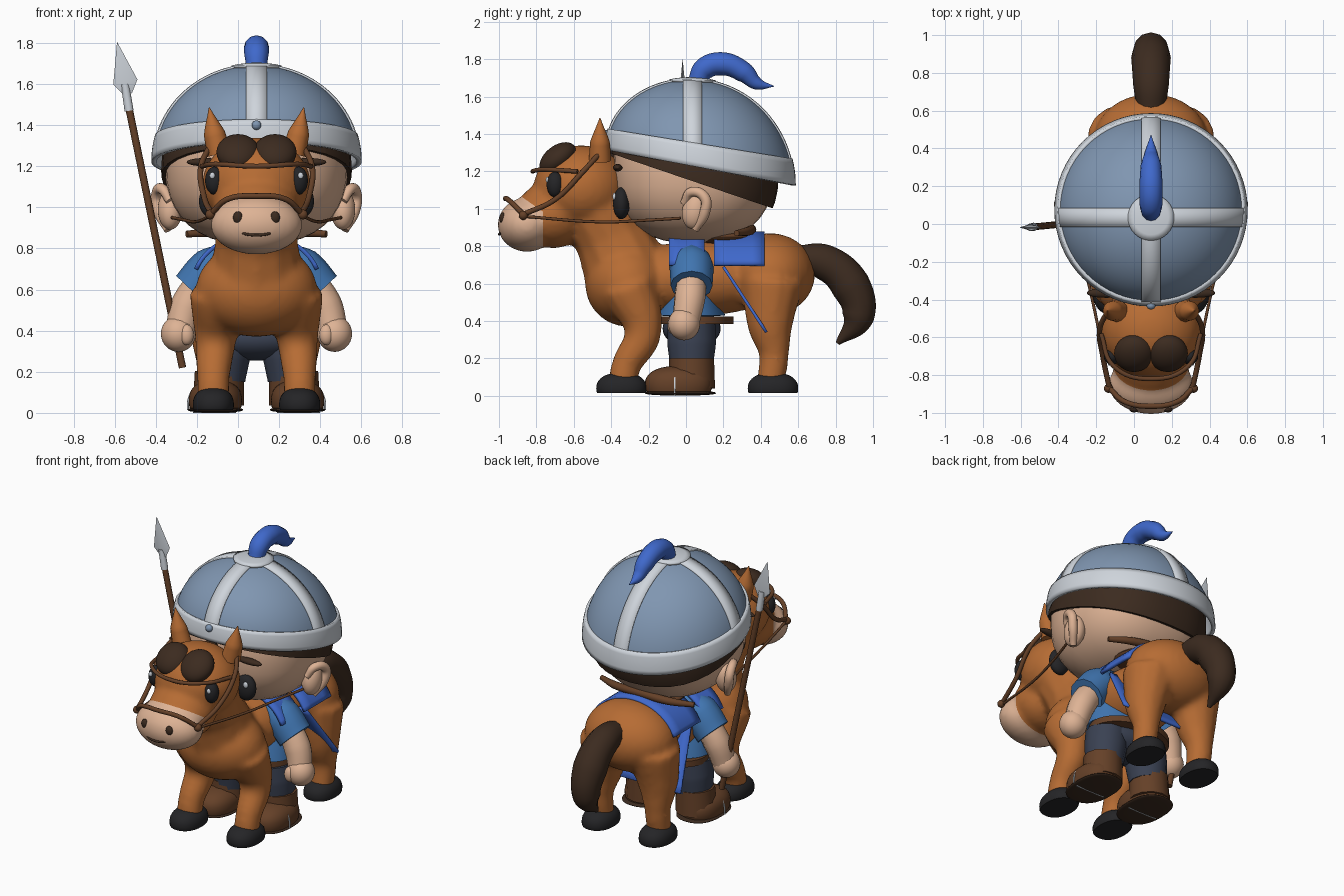
import bpy, bmesh
from math import sin, cos, pi, sqrt, radians
from mathutils import Vector, Matrix

if "Cube" in bpy.data.objects:
    bpy.data.objects.remove(bpy.data.objects["Cube"])

AXIS = 0.09   # symmetry axis of rider and horse
made = []


def mat(name, *rgb):
    m = bpy.data.materials.new(name)
    m.use_nodes = True
    m.diffuse_color = (*rgb, 1)
    m.node_tree.nodes["Principled BSDF"].inputs["Base Color"].default_value = (*rgb, 1)
    return m


COAT = mat("chestnut coat", .47, .15, .034)
SKIN = mat("skin", .73, .45, .3)
HAIR = mat("dark brown hair", .045, .024, .014)
LEATHER = mat("brown leather", .13, .052, .021)
STEEL = mat("blue steel", .215, .305, .44)
SILVER = mat("silver", .62, .66, .71)
ROYAL = mat("royal blue", .05, .14, .6)
TUNIC = mat("tunic blue", .052, .18, .44)
NAVY = mat("navy cloth", .042, .053, .085)
BLACK = mat("soft black", .018, .018, .02)


def finish(bm, name, *mats):
    bmesh.ops.remove_doubles(bm, verts=bm.verts, dist=1e-5)
    bmesh.ops.recalc_face_normals(bm, faces=bm.faces)
    me = bpy.data.meshes.new(name)
    bm.to_mesh(me)
    bm.free()
    ob = bpy.data.objects.new(name, me)
    bpy.context.collection.objects.link(ob)
    for m in mats:
        me.materials.append(m)
    made.append(ob)
    return ob


def ball_mesh(centre, radii, power=1, tilt=0, floor=-9):
    bm = bmesh.new()
    bmesh.ops.create_uvsphere(bm, u_segments=32, v_segments=20, radius=1)
    turn = Matrix.Rotation(radians(tilt), 3, 'X')
    for v in bm.verts:
        p = Vector([abs(c) ** power * (1 if c > 0 else -1) * r for c, r in zip(v.co, radii)])
        v.co = turn @ p + Vector(centre) + Vector((AXIS, 0, 0))
        v.co.z = max(v.co.z, floor)
    return bm


def ball(name, centre, radii, m, **kw):
    return finish(ball_mesh(centre, radii, **kw), name, m)


def tube_mesh(points):
    # points are (x, y, z, radius)
    cu = bpy.data.curves.new("path", 'CURVE')
    cu.dimensions = '3D'
    cu.bevel_depth, cu.bevel_resolution, cu.resolution_u = 1, 4, 8
    cu.use_fill_caps = True
    sp = cu.splines.new('BEZIER')
    sp.bezier_points.add(len(points) - 1)
    for bp, (x, y, z, r) in zip(sp.bezier_points, points):
        bp.co, bp.radius = (x + AXIS, y, z), r
        bp.handle_left_type = bp.handle_right_type = 'AUTO'
    ob = bpy.data.objects.new("path", cu)
    bpy.context.collection.objects.link(ob)
    dg = bpy.context.evaluated_depsgraph_get()
    me = bpy.data.meshes.new_from_object(ob.evaluated_get(dg))
    bm = bmesh.new()
    bm.from_mesh(me)
    for f in bm.faces:
        f.material_index = 0
    bpy.data.objects.remove(ob)
    bpy.data.curves.remove(cu)
    bpy.data.meshes.remove(me)
    return bm


def tube(name, points, m):
    return finish(tube_mesh(points), name, m)


def thin(points, r):
    return [(*p, r) for p in points]


def patch(name, fn, nu, nv, m, thick=0):
    # surface sampled from fn(u, v), both 0..1
    bm = bmesh.new()
    g = [[bm.verts.new(Vector(fn(i / nu, j / nv)) + Vector((AXIS, 0, 0)))
          for j in range(nv + 1)] for i in range(nu + 1)]
    for i in range(nu):
        for j in range(nv):
            bm.faces.new((g[i][j], g[i + 1][j], g[i + 1][j + 1], g[i][j + 1]))
    ob = finish(bm, name, m)
    if thick:
        mod = ob.modifiers.new("thickness", 'SOLIDIFY')
        mod.thickness, mod.offset = thick, 0
    return ob


def ring(name, y, prof, m):
    # closed oval skirt: prof rows are (rx, ry, z)
    def fn(u, v):
        rx, ry, z = prof[round(v * (len(prof) - 1))]
        return rx * cos(2 * pi * u), y + ry * sin(2 * pi * u), z
    return patch(name, fn, 40, len(prof) - 1, m)


# --- Horse body: blended volumes ---
volumes = [ball_mesh(c, r) for c, r in (
    ((0, -.31, .6), (.295, .23, .23)), ((0, .08, .63), (.24, .45, .2)),
    ((0, .45, .65), (.3, .24, .22)), ((0, -.56, 1.11), (.265, .255, .23)),
    ((0, -.71, .97), (.21, .2, .18)), ((0, -.85, .915), (.225, .158, .145)))]
volumes.append(tube_mesh([(0, -.3, .62, .24), (0, -.4, .85, .2), (0, -.52, 1.08, .22)]))
for s in (1, -1):
    volumes.append(tube_mesh([(s * .18, -.31, .58, .15), (s * .2, -.23, .34, .1),
                              (s * .21, -.32, .16, .08), (s * .21, -.34, .06, .08)]))
    volumes.append(tube_mesh([(s * .17, .46, .6, .17), (s * .2, .45, .38, .125),
                              (s * .21, .47, .22, .08), (s * .21, .45, .06, .075)]))
bm = bmesh.new()
for part in volumes:
    me = bpy.data.meshes.new("part")
    part.to_mesh(me)
    part.free()
    bm.from_mesh(me)
    bpy.data.meshes.remove(me)
raw = finish(bm, "horse_volumes")
mod = raw.modifiers.new("blend", 'REMESH')
mod.mode, mod.voxel_size = 'VOXEL', .018
mod = raw.modifiers.new("soften", 'SMOOTH')
mod.factor, mod.iterations = .5, 8
blended = bpy.data.meshes.new_from_object(raw.evaluated_get(bpy.context.evaluated_depsgraph_get()))
made.remove(raw)
bpy.data.objects.remove(raw)

# --- Muzzle colour: in front of one cut and below a second, sloping one ---
bm = bmesh.new()
bm.from_mesh(blended)
cuts = [(Vector((0, -.765, .9)), Vector((0, 1, 0))), (Vector((0, -.765, .985)), Vector((0, .7, 1)))]
for co, no in cuts:
    bmesh.ops.bisect_plane(bm, geom=bm.verts[:] + bm.edges[:] + bm.faces[:], plane_co=co, plane_no=no)
for f in bm.faces:
    f.material_index = int(all((f.calc_center_median() - co).dot(no) < 0 for co, no in cuts))
finish(bm, "horse_body", COAT, SKIN)

# --- Horse details, mirrored ---
for s in (1, -1):
    side = "left" if s > 0 else "right"
    for y, part in ((-.345, "front"), (.465, "hind")):
        ball(f"{part}_hoof_{side}", (s * .21, y, .04), (.1, .135, .085), BLACK, power=.88, floor=.015)
    tube(f"horse_ear_{side}", [(s * .18, -.46, 1.26, .06), (s * .205, -.46, 1.36, .052),
                               (s * .23, -.46, 1.485, .003)], COAT)
    ball(f"horse_eye_{side}", (s * .205, -.7, 1.13), (.045, .045, .068), BLACK)
    ball(f"horse_eye_glint_{side}", (s * .215, -.742, 1.155), (.013, .008, .016), SILVER)
    ball(f"nostril_{side}", (s * .09, -.98, .95), (.024, .018, .03), HAIR)
    ball(f"forelock_{side}", (s * .09, -.685, 1.268), (.105, .112, .07), HAIR, tilt=38)
    tube(f"cheek_strap_{side}", thin([(s * .22, -.87, .97), (s * .255, -.7, 1.05),
                                      (s * .27, -.55, 1.2), (s * .22, -.45, 1.31)], .014), LEATHER)
    tube(f"rein_{side}", thin([(s * .22, -.87, .96), (s * .3, -.45, .93), (s * .36, -.2, .94),
                               (s * .41, -.03, .95)], .008), LEATHER)
    ball(f"bit_{side}", (s * .225, -.87, .965), (.024, .024, .024), LEATHER)
tube("noseband", thin([(-.22, -.87, .97), (-.14, -.94, 1.04), (0, -.965, 1.055), (.14, -.94, 1.04),
                       (.22, -.87, .97)], .014), LEATHER)
tube("browband", thin([(-.265, -.58, 1.2), (-.2, -.75, 1.21), (0, -.82, 1.2), (.2, -.75, 1.21),
                       (.265, -.58, 1.2)], .012), LEATHER)
tube("horse_mouth", thin([(-.08, -.98, .88), (-.04, -.994, .868), (.04, -.994, .868), (.08, -.98, .88)],
                         .007), HAIR)
tube("mane", [(0, -.44, 1.28, .05), (0, -.34, 1.15, .06), (0, -.28, .95, .05)], HAIR)
tube("tail", [(0, .6, .73, .075), (0, .74, .715, .095), (0, .88, .59, .105), (0, .92, .42, .085),
              (0, .81, .28, .012)], HAIR)

# --- Saddle and blanket ---
for part, y0, y1 in (("front", -.09, .1), ("rear", .15, .42)):
    patch(f"blanket_{part}", lambda u, v: (.31 * sin(2.5 * (u - .5)), y0 + (y1 - y0) * v,
                                           .62 + .25 * cos(2.5 * (u - .5))), 24, 4, ROYAL, .02)
ball("saddle_seat", (0, .2, .85), (.2, .18, .04), LEATHER)
tube("saddle_cantle", [(-.34, .27, .87, .016), (-.2, .33, .88, .024), (0, .35, .89, .026),
                       (.2, .33, .88, .024), (.34, .27, .87, .016)], LEATHER)

# --- Rider body, with a cape trailing through the saddle ---
patch("cape", lambda u, v: ((2 * u - 1) * (.27 + .08 * v), .2 + .23 * v, .69 - .35 * v), 12, 8, ROYAL, .016)
ball("torso", (0, .03, .67), (.23, .14, .17), TUNIC)
ring("tunic_skirt", .03, [(.2, .1, .68), (.24, .13, .58), (.27, .18, .43), (.02, .02, .42)], TUNIC)
ring("belt", .06, [(.1, .1, .425), (.27, .195, .425), (.27, .195, .385), (.1, .1, .385)], LEATHER)
ball("hips", (0, .03, .36), (.25, .155, .105), NAVY)
for s in (1, -1):
    side = "left" if s > 0 else "right"
    tube(f"sleeve_{side}", [(s * .1, .03, .75, .08), (s * .215, .03, .69, .118), (s * .31, .03, .59, .112)], TUNIC)
    tube(f"forearm_{side}", [(s * .26, .03, .64, .08), (s * .335, .02, .52, .084), (s * .37, 0, .4, .075)], SKIN)
    ball(f"hand_{side}", (s * .38, -.01, .385), (.085, .085, .088), SKIN)
    ball(f"thumb_{side}", (s * .34, -.07, .38), (.035, .03, .05), SKIN)
    tube(f"trouser_leg_{side}", [(s * .15, .03, .38, .13), (s * .16, .03, .28, .13), (s * .17, .03, .16, .115)], NAVY)
    tube(f"boot_shaft_{side}", [(s * .18, .03, .2, .12), (s * .185, .03, .04, .125)], LEATHER)
    ball(f"boot_foot_{side}", (s * .2, -.04, .06), (.13, .18, .1), LEATHER, power=.85, floor=.02)
    ball(f"boot_sole_{side}", (s * .2, -.03, .015), (.135, .19, .013), HAIR, power=.8)
    tube(f"boot_trim_{side}", thin([(s * .318, -.06, .1), (s * .332, -.06, .06), (s * .334, -.06, .015)],
                                   .005), SILVER)
    tube(f"sole_trim_{side}", thin([(s * .31, -.06, .005), (s * .1, -.06, .005)], .005), SILVER)

# --- Rider head ---
ball("head", (0, .04, 1.2), (.445, .43, .385), SKIN, power=.85)
bm = ball_mesh((0, .04, 1.18), (.464, .455, .405), power=.87)
bmesh.ops.bisect_plane(bm, geom=bm.verts[:] + bm.edges[:] + bm.faces[:], plane_co=(0, 0, 1.16),
                       plane_no=(0, .34, 1), clear_inner=True)
bmesh.ops.holes_fill(bm, edges=[e for e in bm.edges if e.is_boundary])
finish(bm, "hair", HAIR)
for s in (1, -1):
    side = "left" if s > 0 else "right"
    ball(f"rider_ear_{side}", (s * .42, .05, .99), (.06, .07, .1), SKIN, tilt=-12)
    tube(f"ear_rim_{side}", [(s * .42, -.01, 1.03, .022), (s * .46, .03, 1.09, .026), (s * .485, .1, 1.06, .028),
                             (s * .475, .1, .98, .028), (s * .43, .05, .89, .02)], SKIN)
    ball(f"rider_eye_{side}", (s * .21, -.345, 1.03), (.07, .045, .085), BLACK)
    ball(f"rider_eye_glint_{side}", (s * .235, -.383, 1.065), (.016, .01, .02), SILVER)
    ball(f"eyebrow_{side}", (s * .25, -.365, 1.22), (.09, .025, .02), HAIR)


# --- Helmet: sheared dome with rim, crossing bands and a crown disc ---
def dome(a, b, c, k):
    y = .5 * k * b
    return .5 * k * a, .075 + y, 1.225 + .465 * k * c - .19 * y * (1 - .5 * c)


def polar(t, p, k):
    return dome(sin(t) * cos(p), sin(t) * sin(p), cos(t), k)


def strip(a, t, k, along_y):
    w = sqrt(1 - a * a)
    return dome(a, w * sin(t), w * cos(t), k) if along_y else dome(w * sin(t), a, w * cos(t), k)


def disc(u, v):
    a, b = .24 * v * cos(2 * pi * u), -.08 + .24 * v * sin(2 * pi * u)
    return dome(a, b, sqrt(1 - a * a - b * b), 1.01)


patch("helmet_dome", lambda u, v: polar(v * pi / 2, u * 2 * pi, .995), 64, 20, STEEL)
patch("helmet_rim", lambda u, v: polar(radians(75 + 15.5 * v), u * 2 * pi, 1), 64, 5, SILVER, .024)
for along_y, mid, part in ((True, 0, "long"), (False, -.08, "cross")):
    patch(f"helmet_band_{part}", lambda u, v: strip(mid + .2 * (v - .5), (u - .5) * 2.9, 1, along_y),
          48, 2, SILVER, .014)
patch("helmet_crown", disc, 32, 4, SILVER, .014)
ball("helmet_stud", (0, -.433, 1.4), (.023, .02, .023), STEEL)
tube("plume", [(0, .06, 1.68, .05), (0, .1, 1.75, .06), (0, .2, 1.775, .062), (0, .31, 1.73, .055),
               (0, .38, 1.67, .034), (0, .47, 1.655, .002)], ROYAL)

# --- Spear in the right hand ---
tube("spear_shaft", thin([(-.36, .01, .22), (-.62, -.015, 1.48)], .018), LEATHER)
tube("spear_socket", [(-.62, -.015, 1.47, .022), (-.64, -.017, 1.6, .02)], SILVER)
bm = bmesh.new()
bmesh.ops.create_cone(bm, segments=4, radius1=.06, radius2=0, depth=.2,
                      matrix=Matrix.Translation((0, 0, .1)))
bmesh.ops.create_cone(bm, segments=4, radius1=.06, radius2=.02, depth=.06,
                      matrix=Matrix.Translation((0, 0, -.03)) @ Matrix.Rotation(pi, 4, 'X'))
bm.transform(Matrix.Translation((-.548, -.018, 1.61)) @ Matrix.Rotation(radians(-11.7), 4, 'Y')
             @ Matrix.Diagonal((1, .3, 1, 1)))
finish(bm, "spear_blade", SILVER)

# --- Smooth shading with sharp edges kept ---
bpy.ops.object.select_all(action='DESELECT')
for ob in made:
    ob.select_set(True)
bpy.context.view_layer.objects.active = made[0]
bpy.ops.object.shade_smooth_by_angle(angle=radians(40))
